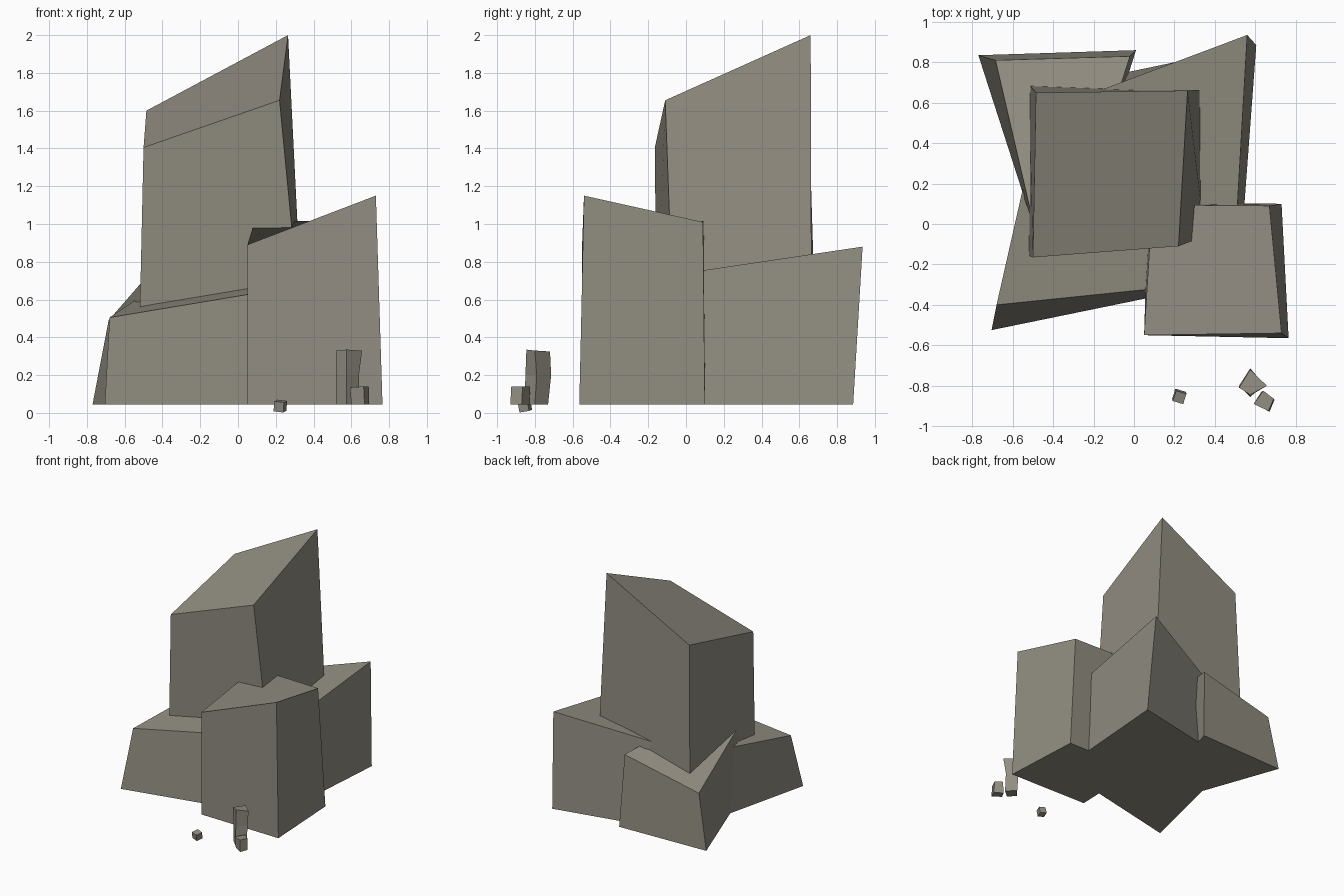
import bpy, bmesh

stone = bpy.data.materials.new("warm grey stone")
stone.diffuse_color = (0.283, 0.266, 0.220, 1)


def block(name, base_z, base, top):
    """Tapered block: base corners (x, y) and top corners (x, y, z), front-left first, counter-clockwise."""
    bm = bmesh.new()
    b = [bm.verts.new((x, y, base_z)) for x, y in base]
    t = [bm.verts.new(p) for p in top]
    n = len(b)
    bm.faces.new(b[::-1])
    bm.faces.new(t)
    for i in range(n):
        j = (i + 1) % n
        bm.faces.new((b[i], b[j], t[j], t[i]))
    bmesh.ops.recalc_face_normals(bm, faces=bm.faces[:])
    me = bpy.data.meshes.new(name)
    bm.to_mesh(me)
    bm.free()
    me.materials.append(stone)
    ob = bpy.data.objects.new(name, me)
    bpy.context.collection.objects.link(ob)
    return ob


G = 0.045  # underside of the large rocks

# tall central rock, resting inside the lower ones
block("tall_rock", 0.30,
      [(-0.525, -0.155), (0.35, -0.06), (0.35, 0.665), (-0.52, 0.69)],
      [(-0.50, -0.165, 1.405), (0.22, -0.11, 1.655), (0.265, 0.66, 2.0), (-0.485, 0.65, 1.60)])

# front right rock
block("front_right_rock", G,
      [(0.05, -0.55), (0.765, -0.565), (0.73, 0.10), (0.07, 0.105)],
      [(0.05, -0.55, 0.89), (0.73, -0.54, 1.15), (0.67, 0.09, 1.01), (0.09, 0.095, 1.02)])

# wide low rock running from front left to back right
block("wide_low_rock", G,
      [(-0.705, -0.525), (0.52, -0.255), (0.605, 0.885), (-0.42, 0.67)],
      [(-0.68, -0.40, 0.505), (0.49, -0.28, 0.70), (0.56, 0.935, 0.88), (-0.465, 0.55, 0.65)])

# back left rock
block("back_left_rock", G,
      [(-0.45, -0.05), (-0.20, 0.20), (0.01, 0.86), (-0.77, 0.835)],
      [(-0.485, -0.05, 0.72), (-0.22, 0.20, 0.78), (-0.02, 0.83, 0.64), (-0.685, 0.81, 0.49)])

# upright stone chip, bulging at mid height
block("upright_chip_lower", G,
      [(0.52, -0.80), (0.575, -0.855), (0.64, -0.80), (0.575, -0.73)],
      [(0.52, -0.80, 0.20), (0.575, -0.85, 0.20), (0.64, -0.79, 0.20), (0.575, -0.714, 0.20)])
block("upright_chip_upper", 0.20,
      [(0.52, -0.80), (0.575, -0.85), (0.64, -0.79), (0.575, -0.714)],
      [(0.52, -0.81, 0.33), (0.575, -0.845, 0.335), (0.657, -0.80, 0.33), (0.575, -0.72, 0.325)])

# small square chip
block("square_chip", G,
      [(0.60, -0.885), (0.67, -0.93), (0.695, -0.87), (0.63, -0.83)],
      [(0.592, -0.89, 0.135), (0.665, -0.925, 0.14), (0.692, -0.865, 0.14), (0.64, -0.825, 0.14)])

# tiny tilted pebble
bpy.ops.mesh.primitive_cube_add(size=0.054, location=(0.224, -0.853, 0.036), rotation=(0.16, 0.12, -0.3))
bpy.context.object.name = "pebble"
bpy.context.object.data.materials.append(stone)
